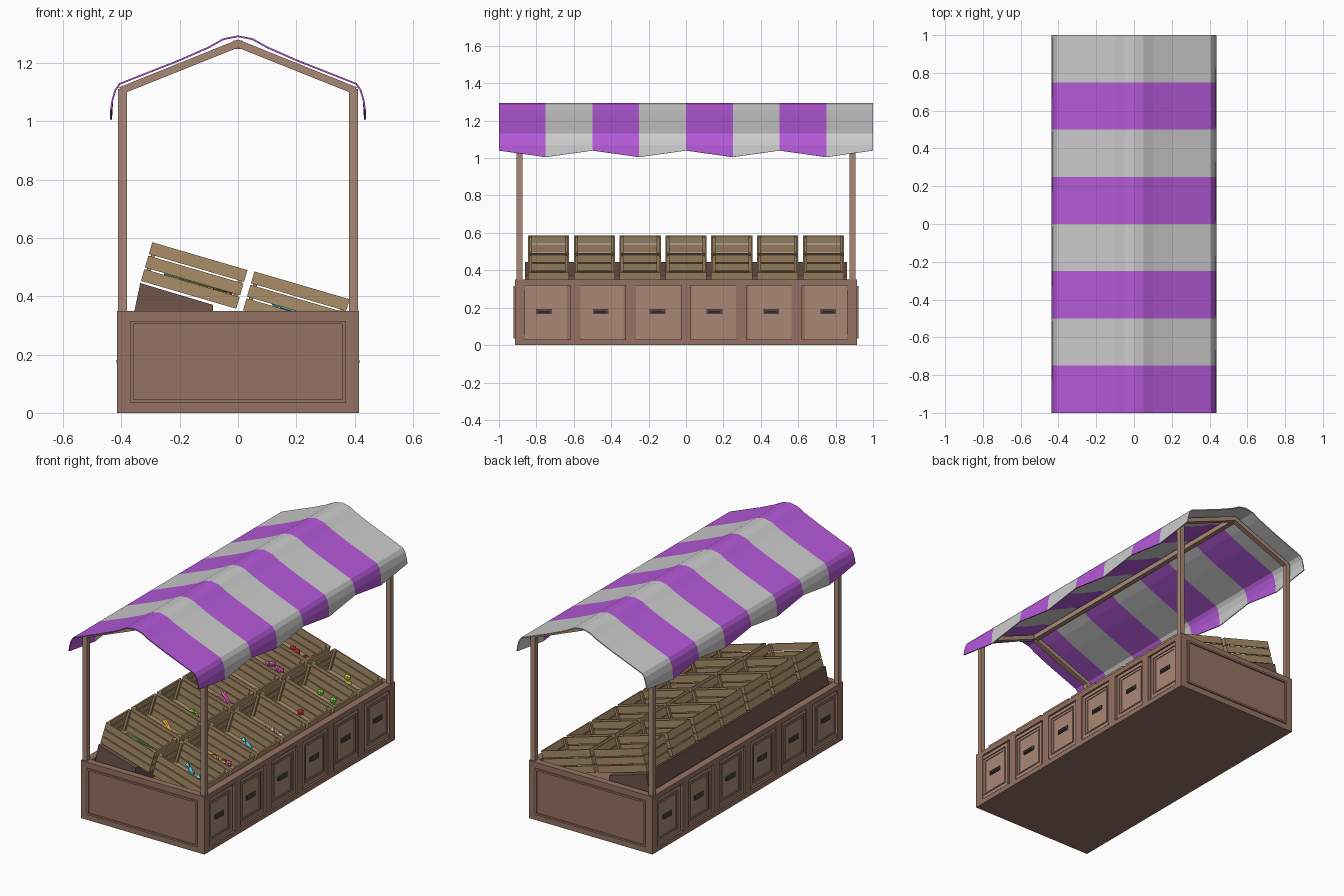
import bpy, bmesh, math, random
from mathutils import Matrix, Vector

if "Cube" in bpy.data.objects:
    bpy.data.objects.remove(bpy.data.objects["Cube"])

random.seed(4)
I = Matrix.Identity(4)
mats = {}


def finish(name, bm, color=None):
    me = bpy.data.meshes.new(name)
    bm.to_mesh(me)
    bm.free()
    ob = bpy.data.objects.new(name, me)
    bpy.context.collection.objects.link(ob)
    if color:
        if color not in mats:
            mats[color] = bpy.data.materials.new("colour")
            mats[color].diffuse_color = (*color, 1)
        me.materials.append(mats[color])
    return ob


def box(bm, c, s, M=I):
    bmesh.ops.create_cube(bm, size=1, matrix=M @ Matrix.Translation(c) @ Matrix.Diagonal((*s, 1)))


def prism(bm, pts, y0, y1):
    a = [bm.verts.new((x, y0, z)) for x, z in pts]
    b = [bm.verts.new((x, y1, z)) for x, z in pts]
    n = len(pts)
    for i in range(n):
        bm.faces.new((a[i], a[(i + 1) % n], b[(i + 1) % n], b[i]))
    bm.faces.new(a[::-1])
    bm.faces.new(b)
    bmesh.ops.recalc_face_normals(bm, faces=bm.faces)


def ring(bm, axis, pos, depth, c, hw, z0, z1, w):
    """Rectangular moulding on a plane facing x or y."""
    zm, h = (z0 + z1) / 2, z1 - z0
    parts = [(c, z0 + w / 2, 2 * hw, w), (c, z1 - w / 2, 2 * hw, w),
             (c - hw + w / 2, zm, w, h - 2 * w), (c + hw - w / 2, zm, w, h - 2 * w)]
    for u, z, su, sz in parts:
        if axis == 'x':
            box(bm, (pos, u, z), (depth, su, sz))
        else:
            box(bm, (u, pos, z), (su, depth, sz))


DARK, BROWN, LIGHT = (.16, .09, .07), (.30, .17, .125), (.40, .25, .18)
CRATE, IRON = (.40, .27, .14), (.08, .06, .05)

# Base cabinet with an open top tray
bm = bmesh.new()
box(bm, (0, 0, .125), (.79, 1.8, .25))
for s in (-1, 1):
    box(bm, (s * .383, 0, .30), (.025, 1.8, .10))
    box(bm, (0, s * .895, .175), (.83, .04, .35))
    ring(bm, 'y', s * .917, .012, 0, .37, .035, .315, .011)
    for z, h in ((.015, .03), (.335, .03)):
        box(bm, (s * .405, 0, z), (.02, 1.75, h))
    for k in range(-3, 4):
        box(bm, (s * .405, k * .305 * .97, .175), (.02, .055, .29))
finish("base_cabinet", bm, BROWN)

# Drawers on both long sides
fronts, handles = bmesh.new(), bmesh.new()
for s in (-1, 1):
    for k in range(6):
        y = (k - 2.5) * .304
        box(fronts, (s * .398, y, .175), (.010, .245, .29))
        ring(fronts, 'x', s * .406, .008, y, .12, .035, .315, .02)
        ring(fronts, 'x', s * .405, .005, y, .09, .065, .285, .008)
        box(handles, (s * .405, y, .18), (.006, .085, .026))
        box(handles, (s * .413, y, .176), (.008, .06, .010))
        for e in (-1, 1):
            box(handles, (s * .409, y + e * .026, .176), (.010, .008, .010))
finish("drawer_fronts", fronts, LIGHT)
finish("drawer_handles", handles, IRON)

# Sloped support under the back row of crates
bm = bmesh.new()
prism(bm, [(-.355, .24), (-.355, .35), (-.335, .445), (-.085, .37), (-.085, .24)], -.86, .86)
finish("crate_support", bm, DARK)

# Posts, rafters and ridge beam
bm = bmesh.new()
for sy in (-1, 1):
    for sx in (-1, 1):
        box(bm, (sx * .396, sy * .89, .725), (.03, .03, .77))
    prism(bm, [(-.41, 1.115), (0, 1.28), (.41, 1.115), (.38, 1.1), (0, 1.252), (-.38, 1.1)],
          sy * .89 - .015, sy * .89 + .015)
box(bm, (0, 0, 1.262), (.03, 1.75, .03))
finish("canopy_frame", bm, LIGHT)

# Striped canopy: one profile swept in eight bands, scalloped lower edge
half = [(.05, 1.281), (.10, 1.253), (.2, 1.209), (.405, 1.128), (.42, 1.107), (.431, 1.07)]
for name, first, color in (("purple_stripes", 0, (.46, .10, .69)), ("grey_stripes", 1, None)):
    bm = bmesh.new()
    for k in range(first, 8, 2):
        rows = []
        for j in (k, k + 1):
            tip = (.435, 1.005 if j % 2 else 1.04)
            right = half + [tip]
            pts = [(-x, z) for x, z in right[::-1]] + [(0, 1.291)] + right
            rows.append([bm.verts.new((x, -1 + j * .25, z)) for x, z in pts])
        for i in range(len(rows[0]) - 1):
            bm.faces.new((rows[0][i], rows[0][i + 1], rows[1][i + 1], rows[1][i]))
    ob = finish(name, bm, color)
    m = ob.modifiers.new("cloth_thickness", 'SOLIDIFY')
    m.thickness, m.offset = .006, 0

# Tilted slatted crates, two rows of seven
TILT = Matrix.Rotation(math.radians(16.3), 4, 'Y')


def crate_frame(row, i):
    return Matrix.Translation(((-.15, .2)[row], (i - 3) * .245, (.471, .371)[row])) @ TILT


bm = bmesh.new()
for row in range(2):
    for i in range(7):
        M = crate_frame(row, i)
        for s in (-1, 1):
            for z in (-.048, 0, .048):
                box(bm, (0, s * .106, z), (.34, .008, .042), M)
                box(bm, (s * .166, 0, z), (.008, .204, .042), M)
            for e in (-1, 1):
                box(bm, (s * .155, e * .095, 0), (.014, .014, .136), M)
        for k in range(4):
            box(bm, (0, (k - 1.5) * .051, -.065), (.324, .047, .007), M)
finish("crates", bm, CRATE)


# Produce piles
def produce(name, row, i, color, shape, n):
    bm = bmesh.new()
    M = crate_frame(row, i)
    for k in range(n):
        u, v = random.uniform(-.03, .13), random.uniform(-.07, .07)
        turn = Matrix.Rotation(random.uniform(-.6, .6), 4, 'Z')
        z = -.042 + .022 * (k % 3 == 2)
        if shape == 'ball':
            bmesh.ops.create_icosphere(bm, subdivisions=1, radius=.021,
                                       matrix=M @ Matrix.Translation((u, v, z)))
        elif shape == 'fish':
            P = M @ Matrix.Translation((u * .8, v * .7, z)) @ turn
            bmesh.ops.create_icosphere(bm, subdivisions=1, radius=1,
                                       matrix=P @ Matrix.Diagonal((.042, .016, .012, 1)))
            bmesh.ops.create_cone(bm, cap_ends=True, segments=4, radius1=.016, radius2=.002, depth=.025,
                                  matrix=P @ Matrix.Translation((-.046, 0, 0)) @ Matrix.Rotation(math.pi / 2, 4, 'Y'))
        else:
            L, r = (.24, .008) if shape == 'stalk' else (.12, .014)
            u = (k % 3 - 1) * .02 if shape == 'stalk' else u * .6
            P = M @ Matrix.Translation((u, v * .7, z)) @ (Matrix.Rotation(.1 * (k % 3 - 1), 4, 'Z')
                                                          if shape == 'stalk' else turn)
            bmesh.ops.create_cone(bm, cap_ends=True, segments=6, radius1=r, radius2=r * .4, depth=L,
                                  matrix=P @ Matrix.Rotation(math.pi / 2, 4, 'Y'))
    finish(name, bm, color)


RED, GREEN, YELLOW, CYAN = (.75, .03, .03), (.25, .75, .05), (.8, .75, .05), (.1, .6, .75)
ORANGE, PINK, LEAF, PALE = (.85, .5, .05), (.7, .12, .45), (.15, .35, .12), (.7, .6, .55)
for item in [("green_stalks", 0, 0, LEAF, 'stalk', 7), ("carrots", 0, 1, ORANGE, 'root', 10),
             ("green_peppers", 0, 2, GREEN, 'ball', 7), ("pink_roots", 0, 3, PINK, 'root', 8),
             ("beets", 0, 4, RED, 'ball', 7), ("plums", 0, 5, PINK, 'ball', 9),
             ("tomatoes", 0, 6, RED, 'ball', 9), ("blue_fish", 1, 0, CYAN, 'fish', 4),
             ("orange_fish", 1, 0, ORANGE, 'fish', 2), ("red_sweets", 1, 1, RED, 'ball', 4),
             ("yellow_sweets", 1, 1, YELLOW, 'ball', 4), ("pink_sweets", 1, 1, PINK, 'ball', 3),
             ("cyan_fish", 1, 2, CYAN, 'fish', 5), ("pale_fish", 1, 3, PALE, 'fish', 5),
             ("red_apples", 1, 4, RED, 'ball', 9), ("green_apples", 1, 5, GREEN, 'ball', 9),
             ("yellow_apples", 1, 6, YELLOW, 'ball', 9)]:
    produce(*item)

for m in bpy.data.materials:
    if m.users and not m.is_grease_pencil:
        m.use_nodes = True
        m.node_tree.nodes["Principled BSDF"].inputs["Base Color"].default_value = m.diffuse_color
